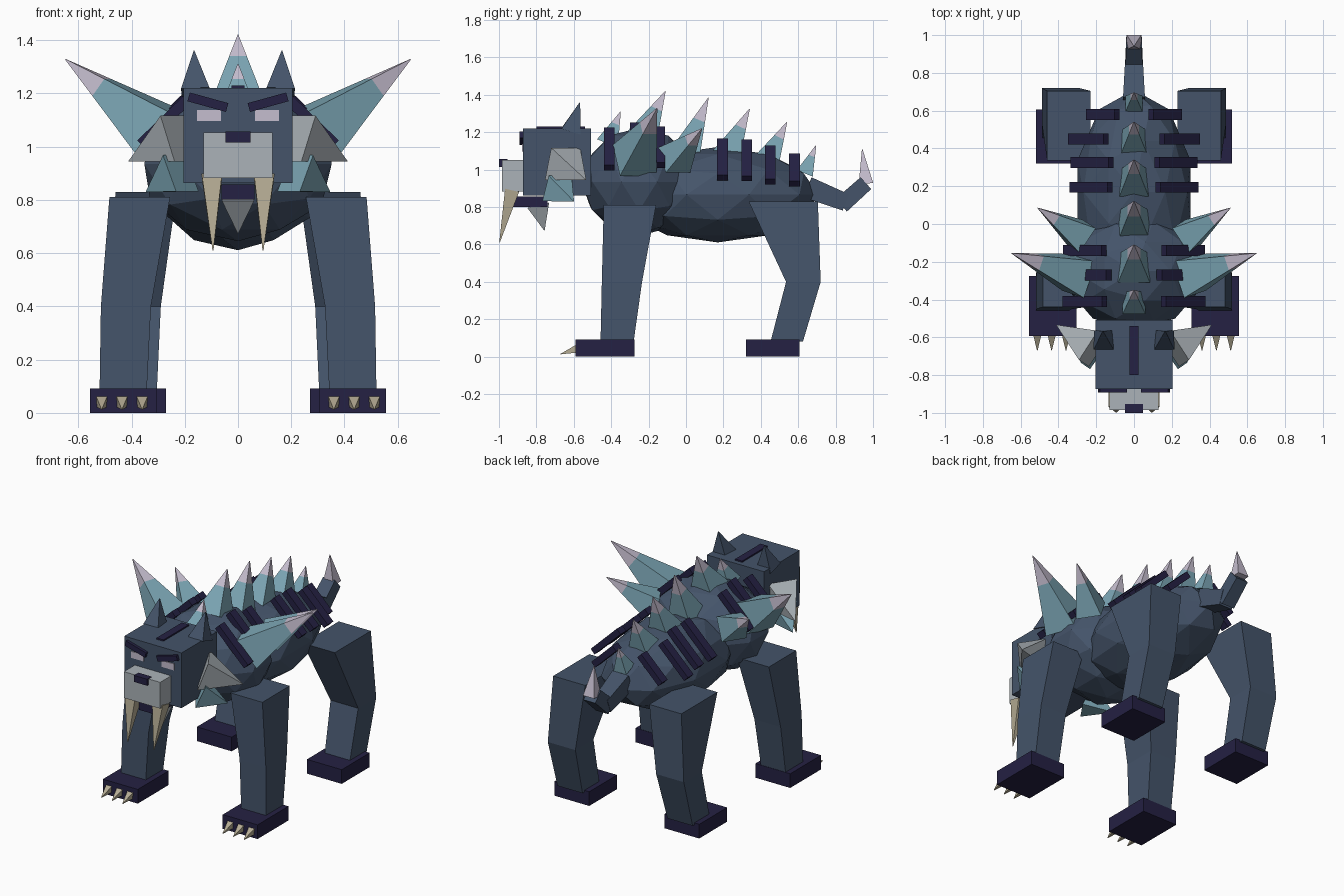
import bpy, bmesh, math
from mathutils import Vector, Matrix

if "Cube" in bpy.data.objects:
    bpy.data.objects.remove(bpy.data.objects["Cube"])


def material(name, rgb):
    m = bpy.data.materials.new(name)
    m.diffuse_color = (*rgb, 1)
    m.use_nodes = True
    m.node_tree.nodes["Principled BSDF"].inputs["Base Color"].default_value = m.diffuse_color
    return m


SLATE = material("slate hide", (0.058, 0.088, 0.143))
DARK = material("dark indigo", (0.018, 0.015, 0.056))
TEAL = material("ice teal", (0.20, 0.38, 0.46))
LILAC = material("pale lilac", (0.56, 0.51, 0.62))
GREY = material("light grey fur", (0.41, 0.45, 0.48))
BONE = material("bone", (0.47, 0.42, 0.30))


def finish(name, bm, *mats):
    bmesh.ops.recalc_face_normals(bm, faces=bm.faces)
    me = bpy.data.meshes.new(name)
    bm.to_mesh(me)
    bm.free()
    for m in mats:
        me.materials.append(m)
    ob = bpy.data.objects.new(name, me)
    bpy.context.collection.objects.link(ob)
    return ob


def box(name, center, size, mat, roty=0):
    bm = bmesh.new()
    bmesh.ops.create_cube(bm, size=1, matrix=Matrix.Translation(center)
                          @ Matrix.Rotation(roty, 4, 'Y') @ Matrix.Diagonal((*size, 1)))
    return finish(name, bm, mat)


def ball(name, center, radii, mat):
    bm = bmesh.new()
    bmesh.ops.create_icosphere(bm, subdivisions=2, radius=1,
                               matrix=Matrix.Translation(center) @ Matrix.Diagonal((*radii, 1)))
    return finish(name, bm, mat)


def loft(bm, rings):
    """Skin equal rings of points, closing both ends."""
    loops = [[bm.verts.new(p) for p in r] for r in rings]
    n = len(loops[0])
    for k, (a, b) in enumerate(zip(loops, loops[1:])):
        for i in range(n):
            j = (i + 1) % n
            bm.faces.new((a[i], a[j], b[j], b[i])).material_index = k
    bm.faces.new(loops[0])
    bm.faces.new(loops[-1]).material_index = len(rings) - 2


def spike(name, base, tip, r, mat, tip_mat=None, frac=0.62, r2=0.002, ref=(0, 0, 1)):
    """Four-sided spike from base to tip, optionally with a second colour past frac."""
    base, tip = Vector(base), Vector(tip)
    d = (tip - base).normalized()
    u = d.cross(Vector(ref)).normalized()
    v = d.cross(u)
    rings = []
    for t in ((0, frac, 1) if tip_mat else (0, 1)):
        c, rad = base.lerp(tip, t), r + (r2 - r) * t
        rings.append([c + rad * (math.cos(a) * u + math.sin(a) * v)
                      for a in (math.pi / 4 + math.pi / 2 * i for i in range(4))])
    bm = bmesh.new()
    loft(bm, rings)
    return finish(name, bm, *([mat, tip_mat] if tip_mat else [mat]))


def leg(name, s, sections):
    """Leg from rectangular sections (z, x0, x1, y0, y1)."""
    bm = bmesh.new()
    loft(bm, [[(s * x0, y0, z), (s * x1, y0, z), (s * x1, y1, z), (s * x0, y1, z)]
              for z, x0, x1, y0, y1 in sections])
    bmesh.ops.recalc_face_normals(bm, faces=bm.faces)
    for f in bm.faces:
        f.material_index = 0
    return finish(name, bm, SLATE)


Y = (0, 1, 0)

# Body and head
ball("hind_body", (0, 0.17, 0.866), (0.315, 0.54, 0.255), SLATE)
ball("chest", (0, -0.25, 0.935), (0.37, 0.31, 0.29), SLATE)
box("head", (0, -0.69, 1.042), (0.41, 0.365, 0.358), SLATE)
box("head_stripe", (0, -0.67, 1.222), (0.05, 0.26, 0.016), DARK)
box("snout", (0, -0.922, 0.968), (0.26, 0.125, 0.17), GREY)
box("nose", (0, -0.977, 1.036), (0.095, 0.046, 0.042), DARK)
box("jaw", (0, -0.833, 0.829), (0.125, 0.185, 0.056), DARK)
spike("chin_tuft", (0, -0.79, 0.81), (0, -0.757, 0.675), 0.085, GREY, ref=Y)

# Tail
spike("tail_base", (0, 0.65, 0.905), (0, 0.855, 0.825), 0.082, SLATE, r2=0.066, ref=Y)
spike("tail_end", (0, 0.83, 0.81), (0, 0.962, 0.928), 0.064, SLATE, r2=0.06, ref=Y)
spike("tail_tip", (0, 0.962, 0.925), (0, 0.942, 1.11), 0.055, LILAC, ref=Y)

# Spikes along the back: base y, base z, tip y, tip z, radius
for i, (y, z, ty, tz, r) in enumerate([
        (-0.42, 1.14, -0.35, 1.31, 0.085), (-0.235, 1.17, -0.11, 1.42, 0.12),
        (-0.01, 1.07, 0.12, 1.385, 0.12), (0.215, 1.07, 0.34, 1.325, 0.11),
        (0.43, 1.04, 0.54, 1.255, 0.10), (0.635, 0.98, 0.695, 1.13, 0.065)]):
    spike(f"back_spike_{i + 1}", (0, y, z), (0, ty, tz), r, TEAL, LILAC, ref=Y)

for s, side in ((1, "right"), (-1, "left")):
    # Face
    box(f"eye_{side}", (s * 0.109, -0.874, 1.117), (0.09, 0.008, 0.042), LILAC)
    box(f"brow_{side}", (s * 0.113, -0.876, 1.167), (0.15, 0.03, 0.034), DARK, -s * 0.27)
    spike(f"ear_{side}", (s * 0.16, -0.615, 1.205), (s * 0.165, -0.567, 1.36), 0.075, SLATE, ref=Y)
    spike(f"tusk_{side}", (s * 0.098, -0.93, 0.89), (s * 0.094, -0.997, 0.61), 0.054, BONE, ref=Y)
    spike(f"cheek_tuft_{side}", (s * 0.215, -0.66, 1.03), (s * 0.41, -0.535, 0.945), 0.13, GREY)
    spike(f"jaw_tuft_{side}", (s * 0.215, -0.69, 0.90), (s * 0.345, -0.60, 0.83), 0.105, TEAL)

    # Shoulder spikes
    spike(f"large_shoulder_spike_{side}", (s * 0.29, -0.275, 1.05), (s * 0.648, -0.155, 1.328),
          0.145, TEAL, LILAC)
    spike(f"small_shoulder_spike_{side}", (s * 0.28, -0.065, 1.05), (s * 0.51, 0.085, 1.22),
          0.11, TEAL, LILAC)

    # Flank stripes: y, x, z, length
    for i, (y, x, z, n) in enumerate([
            (-0.41, 0.26, 1.11, 0.29), (-0.27, 0.235, 1.14, 0.28), (-0.14, 0.26, 1.12, 0.28),
            (0.195, 0.228, 1.055, 0.28), (0.325, 0.222, 1.05, 0.28),
            (0.45, 0.242, 1.025, 0.26), (0.58, 0.165, 0.998, 0.21)]):
        box(f"stripe_{side}_{i + 1}", (s * x, y, z), (n, 0.057, 0.04), DARK, s * math.radians(44))

    # Legs and paws
    leg(f"front_leg_{side}", s, [(0.81, 0.255, 0.483, -0.44, -0.16),
                                 (0.40, 0.327, 0.515, -0.45, -0.235),
                                 (0.08, 0.343, 0.52, -0.457, -0.28)])
    leg(f"hind_leg_{side}", s, [(0.83, 0.23, 0.46, 0.335, 0.705),
                                (0.40, 0.29, 0.488, 0.535, 0.72),
                                (0.08, 0.305, 0.485, 0.452, 0.625)])
    box(f"front_paw_{side}", (s * 0.43, -0.434, 0.046), (0.25, 0.316, 0.092), DARK)
    box(f"hind_paw_{side}", (s * 0.395, 0.464, 0.046), (0.25, 0.286, 0.092), DARK)
    for i in range(3):
        x = s * (0.36 + 0.076 * i)
        spike(f"claw_{side}_{i + 1}", (x, -0.585, 0.042), (x, -0.67, 0.014), 0.029, BONE)
